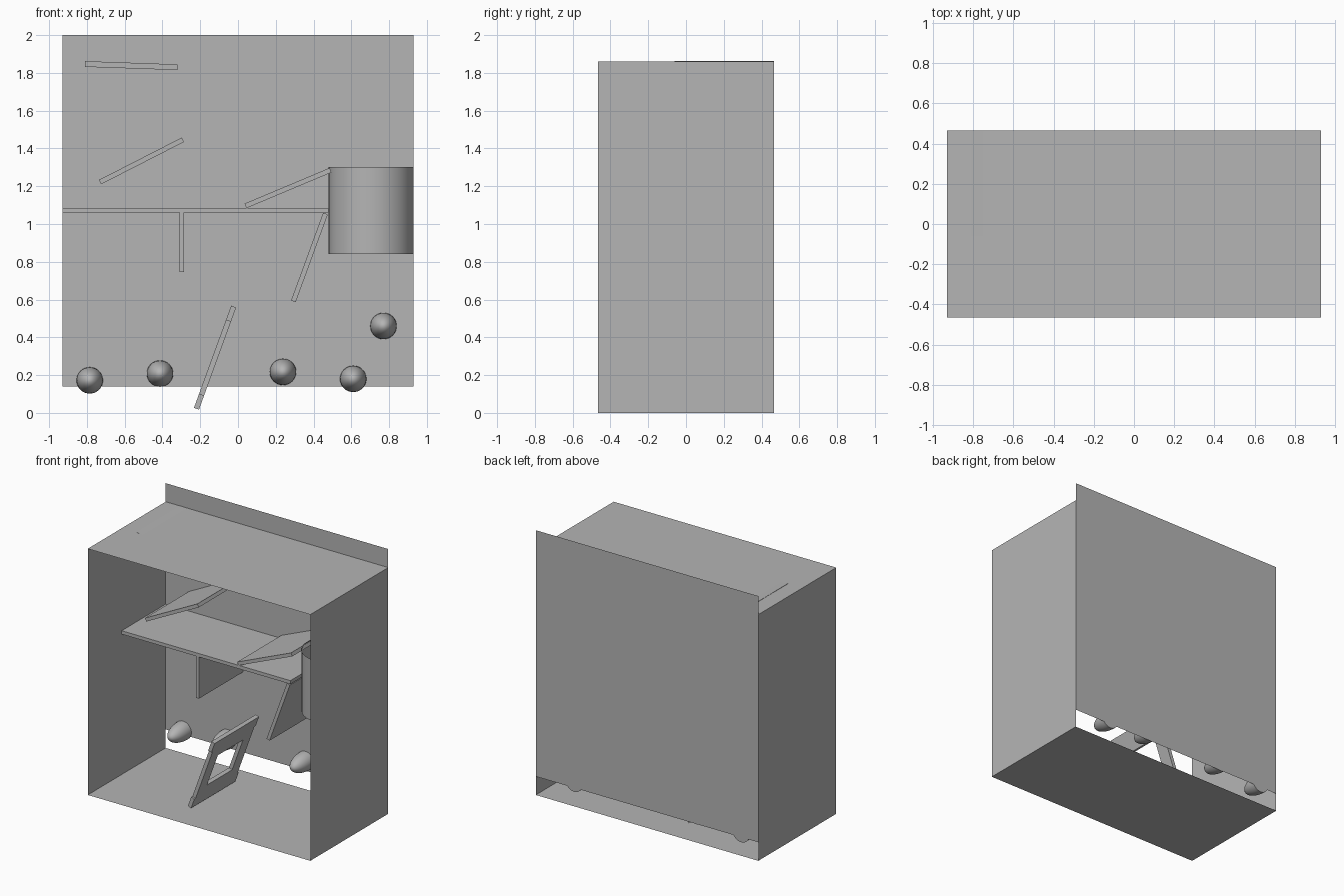
import bpy, bmesh, math
from mathutils import Vector

if "Cube" in bpy.data.objects:
    bpy.data.objects.remove(bpy.data.objects["Cube"])

W, D, H = 0.93, 0.465, 1.86      # half width, half depth, case height
FRONT = -0.06                    # front edge of the shelves

grey = bpy.data.materials.new("light_grey")
grey.diffuse_color = (0.46, 0.46, 0.46, 1)
grey.use_nodes = True
grey.node_tree.nodes["Principled BSDF"].inputs["Base Color"].default_value = grey.diffuse_color


def finish(name, bm, smooth=False):
    mesh = bpy.data.meshes.new(name)
    bm.to_mesh(mesh)
    bm.free()
    mesh.materials.append(grey)
    ob = bpy.data.objects.new(name, mesh)
    bpy.context.collection.objects.link(ob)
    if smooth:
        bpy.context.view_layer.objects.active = ob
        ob.select_set(True)
        bpy.ops.object.shade_smooth_by_angle(angle=math.radians(40))
        ob.select_set(False)
    return ob


def sheet(name, *corners):
    bm = bmesh.new()
    bm.faces.new([bm.verts.new(c) for c in corners])
    return finish(name, bm)


def plank(name, a, b, thick=0.026, y0=FRONT, y1=D):
    """Board whose centre line runs from a to b in the xz plane."""
    a, b = Vector((a[0], 0, a[1])), Vector((b[0], 0, b[1]))
    along = (b - a).normalized()
    up = Vector((-along.z, 0, along.x))
    bm = bmesh.new()
    bmesh.ops.create_cube(bm, size=1)
    for v in bm.verts:
        s, t, r = v.co.x + 0.5, v.co.y + 0.5, v.co.z
        v.co = a.lerp(b, s) + up * (r * thick)
        v.co.y = y0 + (y1 - y0) * t
    bmesh.ops.recalc_face_normals(bm, faces=bm.faces)
    return finish(name, bm)


# Thin case, open at the front, with a raised back board
sheet("floor", (-W, -D, 0), (-W, D, 0), (W, D, 0), (W, -D, 0))
sheet("roof", (-W, -D, H), (W, -D, H), (W, D, H), (-W, D, H))
sheet("left_wall", (-W, -D, 0), (-W, -D, H), (-W, D, H), (-W, D, 0))
sheet("right_wall", (W, -D, 0), (W, D, 0), (W, D, H), (W, -D, H))
sheet("back_board", (-W, D, 0.14), (-W, D, 2), (W, D, 2), (W, D, 0.14))

# Shelf, ramps and dividers
plank("shelf", (-W, 1.073), (0.48, 1.073))
plank("top_ramp", (-0.81, 1.847), (-0.32, 1.83), 0.03)
plank("left_ramp", (-0.73, 1.222), (-0.292, 1.446))
plank("right_ramp", (0.04, 1.096), (0.49, 1.285))
plank("divider", (-0.298, 0.745), (-0.298, 1.06))
plank("slanted_divider", (0.293, 0.59), (0.463, 1.055))

# Open-topped bucket
bm = bmesh.new()
R, cx, cy, n = 0.225, 0.705, 0.144, 48
rings = [[bm.verts.new((cx + R * math.cos(math.tau * i / n),
                        cy + R * math.sin(math.tau * i / n), z)) for i in range(n)]
         for z in (0.84, 1.303)]
for i in range(n):
    j = (i + 1) % n
    bm.faces.new((rings[0][i], rings[0][j], rings[1][j], rings[1][i]))
bm.faces.new(rings[0][::-1])
finish("bucket", bm, True)

# Domed pegs growing forward out of the back board
for k, (x, z) in enumerate([(-0.785, 0.172), (-0.413, 0.208), (0.238, 0.217),
                            (0.61, 0.18), (0.77, 0.46)]):
    bm = bmesh.new()
    bmesh.ops.create_uvsphere(bm, u_segments=32, v_segments=20, radius=1)
    bmesh.ops.delete(bm, geom=[v for v in bm.verts if v.co.z < -1e-4], context='VERTS')
    rim = [e for e in bm.edges if e.is_boundary]
    bmesh.ops.contextual_create(bm, geom=rim)
    for v in bm.verts:
        p = v.co.copy()
        v.co = (x + 0.07 * p.x, D - 0.16 * p.z, z + 0.07 * p.y)
    bmesh.ops.recalc_face_normals(bm, faces=bm.faces)
    finish(f"peg_{k + 1}", bm, True)

# Leaning frame with a square window and notched sides
base, tip = Vector((-0.22, 0, 0.022)), Vector((-0.023, 0, 0.563))
along = (tip - base).normalized()
up = Vector((-along.z, 0, along.x))
ys = [-0.265, -0.25, -0.15, 0.15, 0.25, 0.265]
ss = [0, 0.08, 0.155, 0.42, 0.495, (tip - base).length]
bm = bmesh.new()
grid = [[bm.verts.new(base + along * s + Vector((0, y, 0)) + up * 0.014) for y in ys] for s in ss]
for r in range(5):
    for c in range(5):
        notch = c in (0, 4) and r in (1, 2, 3)
        window = r == 2 and c == 2
        if not (notch or window):
            bm.faces.new((grid[r][c], grid[r][c + 1], grid[r + 1][c + 1], grid[r + 1][c]))
bmesh.ops.delete(bm, geom=[v for v in bm.verts if not v.link_faces], context='VERTS')
top = bm.faces[:]
ext = bmesh.ops.extrude_face_region(bm, geom=top, use_keep_orig=True)
for v in (g for g in ext["geom"] if isinstance(g, bmesh.types.BMVert)):
    v.co -= up * 0.028
bmesh.ops.recalc_face_normals(bm, faces=bm.faces)
finish("leaning_frame", bm)
